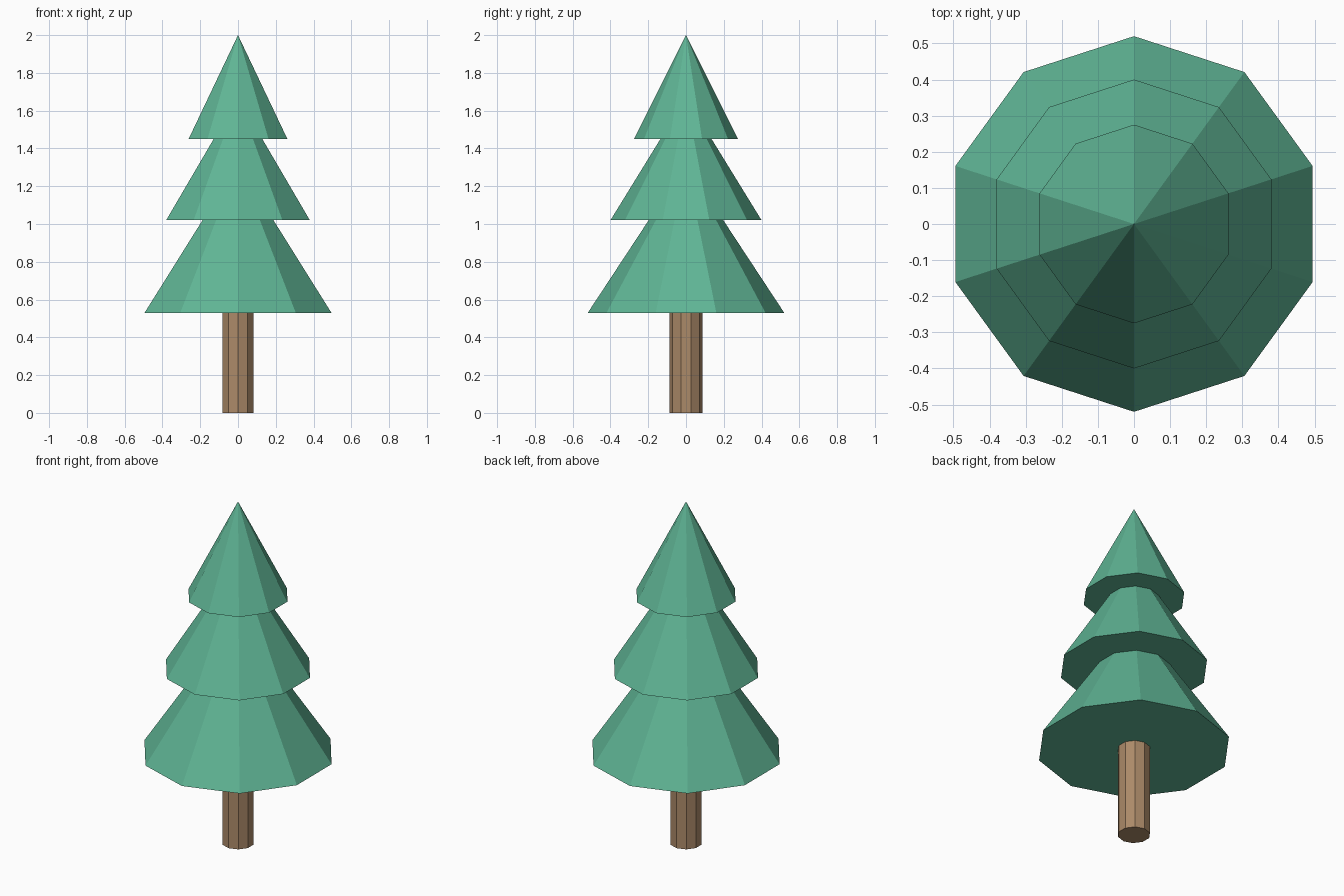
import bpy

cube = bpy.data.objects.get("Cube")
if cube:
    bpy.data.objects.remove(cube, do_unlink=True)

SIDES = 10


def make_material(name, color):
    mat = bpy.data.materials.new(name)
    mat.use_nodes = True
    mat.diffuse_color = color
    mat.node_tree.nodes["Principled BSDF"].inputs["Base Color"].default_value = color
    return mat


def add_cone(name, radius, bottom, top, mat, top_radius=0.0):
    """Flat-shaded cone or cylinder, one corner pointing along +y."""
    bpy.ops.mesh.primitive_cone_add(
        vertices=SIDES, radius1=radius, radius2=top_radius,
        depth=top - bottom, location=(0, 0, (bottom + top) / 2))
    obj = bpy.context.object
    obj.name = name
    obj.data.name = name
    obj.data.materials.append(mat)
    return obj


green = make_material("needle green", (0.115, 0.46, 0.30, 1))
brown = make_material("bark brown", (0.41, 0.255, 0.14, 1))

# Trunk, reaching a little way into the lowest tier
add_cone("trunk", 0.087, 0.0, 0.56, brown, top_radius=0.087)

# Foliage tiers: name, radius, bottom, apex
tiers = [
    ("lower_foliage", 0.52, 0.53, 1.32),
    ("middle_foliage", 0.40, 1.02, 1.67),
    ("upper_foliage", 0.275, 1.45, 2.0),
]
for name, radius, bottom, apex in tiers:
    add_cone(name, radius, bottom, apex, green)
